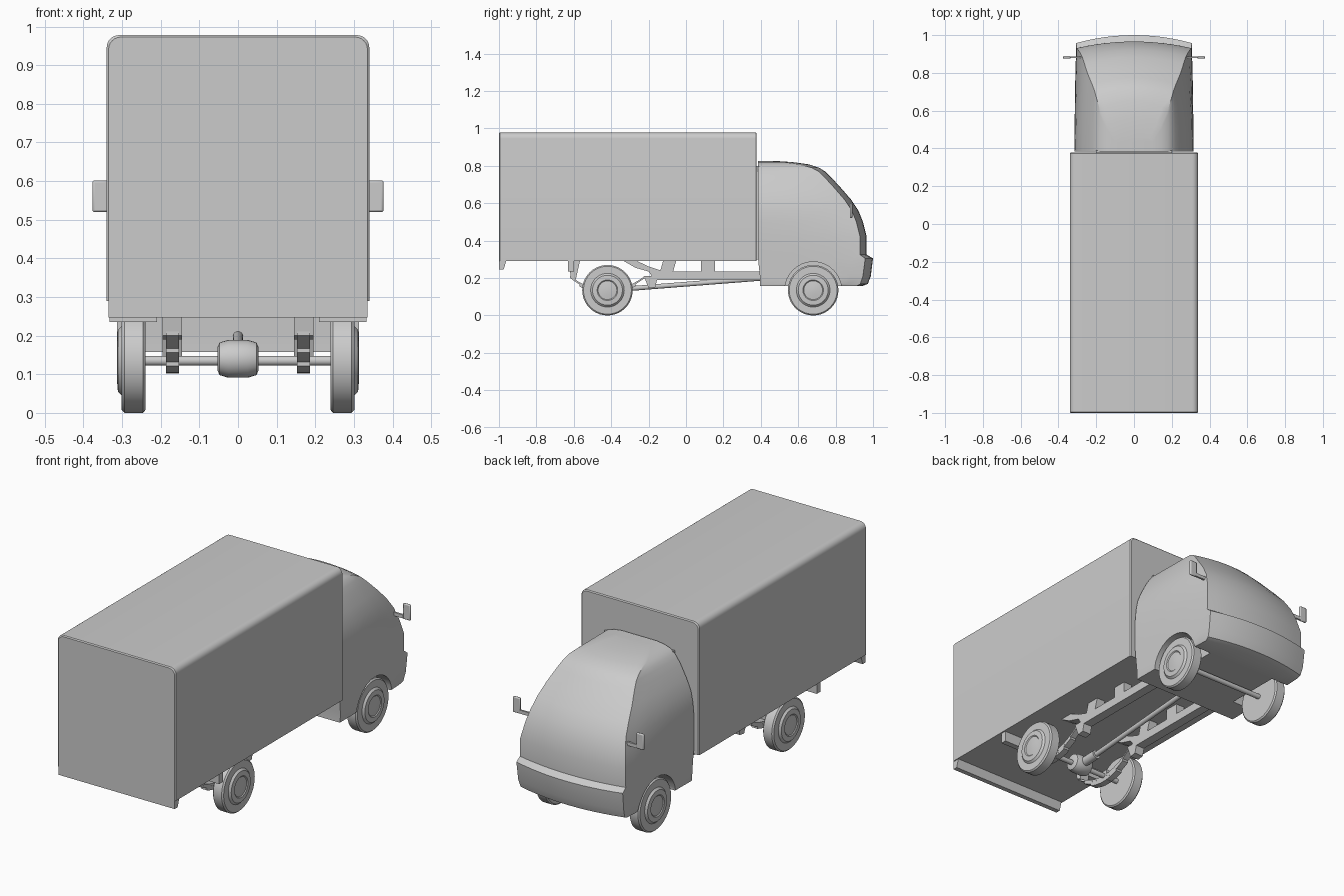
import bpy, bmesh, math
from mathutils import Vector

if "Cube" in bpy.data.objects:
    bpy.data.objects.remove(bpy.data.objects["Cube"])

grey = bpy.data.materials.new("plain grey")
grey.use_nodes = True
COLOUR = (0.6, 0.6, 0.6, 1)
grey.diffuse_color = COLOUR
grey.node_tree.nodes["Principled BSDF"].inputs["Base Color"].default_value = COLOUR


def finish(bm, name, angle=30):
    bmesh.ops.recalc_face_normals(bm, faces=bm.faces)
    mesh = bpy.data.meshes.new(name)
    bm.to_mesh(mesh)
    bm.free()
    mesh.materials.append(grey)
    ob = bpy.data.objects.new(name, mesh)
    bpy.context.collection.objects.link(ob)
    bpy.ops.object.select_all(action="DESELECT")
    ob.select_set(True)
    bpy.context.view_layer.objects.active = ob
    bpy.ops.object.shade_smooth_by_angle(angle=math.radians(angle))
    return ob


def loft(name, loops, angle=30):
    """Skin a stack of closed loops and cap both ends."""
    bm = bmesh.new()
    rings = [[bm.verts.new(p) for p in loop] for loop in loops]
    n = len(rings[0])
    for a, b in zip(rings, rings[1:]):
        for i in range(n):
            j = (i + 1) % n
            bm.faces.new((a[i], a[j], b[j], b[i]))
    bm.faces.new(rings[0])
    bm.faces.new(rings[-1])
    return finish(bm, name, angle)


def prism_x(name, profile, x0, x1):
    """Extrude a (y, z) outline across x."""
    return loft(name, [[(x, y, z) for y, z in profile] for x in (x0, x1)])


def box(name, x0, x1, y0, y1, z0, z1):
    return prism_x(name, [(y0, z0), (y1, z0), (y1, z1), (y0, z1)], x0, x1)


def lathe_x(name, profile, y, z, sides=40, mirror=1):
    """Spin (x, radius) points around an axis along x."""
    turn = [math.tau * i / sides for i in range(sides)]
    return loft(name, [[(mirror * x, y + r * math.cos(a), z + r * math.sin(a)) for a in turn]
                       for x, r in profile])


def tube(name, start, end, radius, sides=14):
    a, b = Vector(start), Vector(end)
    q = (b - a).to_track_quat("Z", "Y")
    ring = [q @ Vector((radius * math.cos(math.tau * i / sides),
                        radius * math.sin(math.tau * i / sides), 0)) for i in range(sides)]
    return loft(name, [[p + v for v in ring] for p in (a, b)])


# cargo body: rounded-top section run along y
def cargo_section(y, inset):
    half, top, r = 0.34 - inset, 0.978 - inset, 0.032
    pts = [(-half, y, 0.29), (half, y, 0.29)]
    for cx, start in ((half - r, 0), (r - half, 90)):
        for k in range(7):
            a = math.radians(start + 15 * k)
            pts.append((cx + r * math.cos(a), y, top - r + r * math.sin(a)))
    return pts


loft("cargo_body", [cargo_section(y, i) for y, i in
                    ((-1, 0.005), (-0.995, 0), (0.373, 0), (0.378, 0.005))])
prism_x("tail_lip", [(-1, 0.3), (-1, 0.247), (-0.975, 0.247), (-0.958, 0.3)], -0.335, 0.335)

# cab: horizontal slices (z, front y, bow, front half width, rear half width)
SLICES = [
    (0.157, 0.94, 0.03, 0.295, 0.31), (0.168, 0.972, 0.04, 0.3, 0.312),
    (0.21, 0.988, 0.042, 0.304, 0.313), (0.305, 1.0, 0.042, 0.306, 0.314),
    (0.325, 0.966, 0.035, 0.305, 0.315), (0.42, 0.966, 0.035, 0.303, 0.315),
    (0.5, 0.946, 0.035, 0.288, 0.315), (0.56, 0.922, 0.035, 0.275, 0.31),
    (0.62, 0.882, 0.035, 0.262, 0.298), (0.68, 0.83, 0.035, 0.245, 0.272),
    (0.74, 0.775, 0.035, 0.222, 0.24), (0.77, 0.744, 0.035, 0.21, 0.22),
    (0.79, 0.712, 0.04, 0.2, 0.204), (0.808, 0.655, 0.05, 0.18, 0.182),
    (0.82, 0.57, 0.05, 0.145, 0.145), (0.826, 0.48, 0.04, 0.1, 0.1),
]


def cab_slice(z, front, bow, wf, wr):
    rear = 0.395 if z < 0.3 else 0.385
    corner = front - bow
    side = []
    for t in (0, 0.35, 0.7, 0.88):
        side.append((wr + (wf - wr) * t ** 2, rear + (corner - rear) * t, z))
    arc = [(wf * (1 - k / 6), front - bow * (1 - k / 6) ** 2, z) for k in range(13)]
    return side + arc + [(-x, y, h) for x, y, h in reversed(side)]


cab = loft("cab", [cab_slice(*s) for s in SLICES], 28)

FRONT_Y, REAR_Y, RADIUS = 0.68, -0.42, 0.135

# wheel arches cut into the cab
for s in (1, -1):
    cutter = lathe_x("arch_cutter", [(0.2, 0.152), (0.4, 0.152)], FRONT_Y, RADIUS, 32, s)
    cutter.hide_render = True
    bpy.context.view_layer.objects.active = cab
    mod = cab.modifiers.new("arch", "BOOLEAN")
    mod.operation, mod.solver, mod.object = "DIFFERENCE", "EXACT", cutter
    bpy.ops.object.modifier_apply(modifier=mod.name)
    bpy.data.objects.remove(cutter)
bpy.ops.object.select_all(action="DESELECT")
cab.select_set(True)
bpy.ops.object.shade_smooth_by_angle(angle=math.radians(28))

# joint between cab and cargo body
box("cab_joint", -0.2, 0.2, 0.37, 0.39, 0.3, 0.8)

WHEEL = [(0.24, 0.128), (0.246, RADIUS), (0.294, RADIUS), (0.301, 0.128), (0.301, 0.09),
         (0.311, 0.08), (0.313, 0.055), (0.309, 0.05), (0.312, 0.025), (0.313, 0.005)]
RAIL = [(-0.34, 0.295), (-0.27, 0.255), (-0.2, 0.235), (-0.17, 0.19), (0.42, 0.19),
        (0.42, 0.235), (-0.12, 0.235), (-0.2, 0.262), (-0.27, 0.295)]


def leaf(half, drop):
    """Curved spring strip outline: upper edge out, lower edge back."""
    ys = [half * k / 5 for k in range(-5, 6)]
    top = [(REAR_Y + y, 0.125 - drop + 1.9 * y * y) for y in ys]
    return top + [(y, z - 0.011) for y, z in reversed(top)]


for s, side in ((1, "left"), (-1, "right")):
    # wheels and mirrors
    lathe_x(side + "_front_wheel", WHEEL, FRONT_Y, RADIUS, 40, s)
    lathe_x(side + "_rear_wheel", WHEEL, REAR_Y, RADIUS, 40, s)
    plate = box(side + "_mirror", s * 0.335, s * 0.377, 0.876, 0.889, 0.52, 0.602)
    bevel = plate.modifiers.new("soft", "BEVEL")
    bevel.width, bevel.segments = 0.005, 2
    box(side + "_mirror_arm", s * 0.265, s * 0.345, 0.878, 0.888, 0.522, 0.54)
    # chassis rail with risers and hangers
    prism_x(side + "_rail", RAIL, s * 0.145, s * 0.195)
    prism_x(side + "_riser_rear", [(-0.14, 0.23), (-0.07, 0.23), (-0.05, 0.3), (-0.12, 0.3)],
            s * 0.145, s * 0.195)
    box(side + "_riser_front", s * 0.145, s * 0.195, 0.08, 0.155, 0.23, 0.3)
    prism_x(side + "_spring_hanger", [(-0.225, 0.21), (-0.2, 0.145), (-0.165, 0.15), (-0.15, 0.21)],
            s * 0.145, s * 0.195)
    prism_x(side + "_spring_shackle", [(-0.63, 0.3), (-0.615, 0.2), (-0.59, 0.19), (-0.565, 0.3)],
            s * 0.145, s * 0.195)
    box(side + "_rear_guard", s * 0.21, s * 0.333, -0.63, -0.6, 0.235, 0.295)
    # leaf springs and axle clamp
    for k, half in enumerate((0.2, 0.15, 0.1)):
        prism_x(f"{side}_leaf_{k}", leaf(half, 0.011 * k - 0.01), s * 0.153, s * 0.187)
    box(side + "_axle_clamp", s * 0.153, s * 0.187, -0.445, -0.395, 0.102, 0.16)

# drivetrain
tube("rear_axle", (-0.25, REAR_Y, RADIUS), (0.25, REAR_Y, RADIUS), 0.013)
tube("front_axle", (-0.25, FRONT_Y, RADIUS), (0.25, FRONT_Y, RADIUS), 0.013)
lathe_x("differential", [(-0.053, 0.03), (-0.048, 0.042), (-0.025, 0.049), (0.025, 0.049),
                         (0.048, 0.042), (0.053, 0.03)], REAR_Y, 0.14, 24)
tube("pinion_housing", (0, REAR_Y, 0.14), (0, -0.29, 0.145), 0.024)
tube("drive_shaft", (0, -0.31, 0.143), (0, 0.42, 0.2), 0.013)
